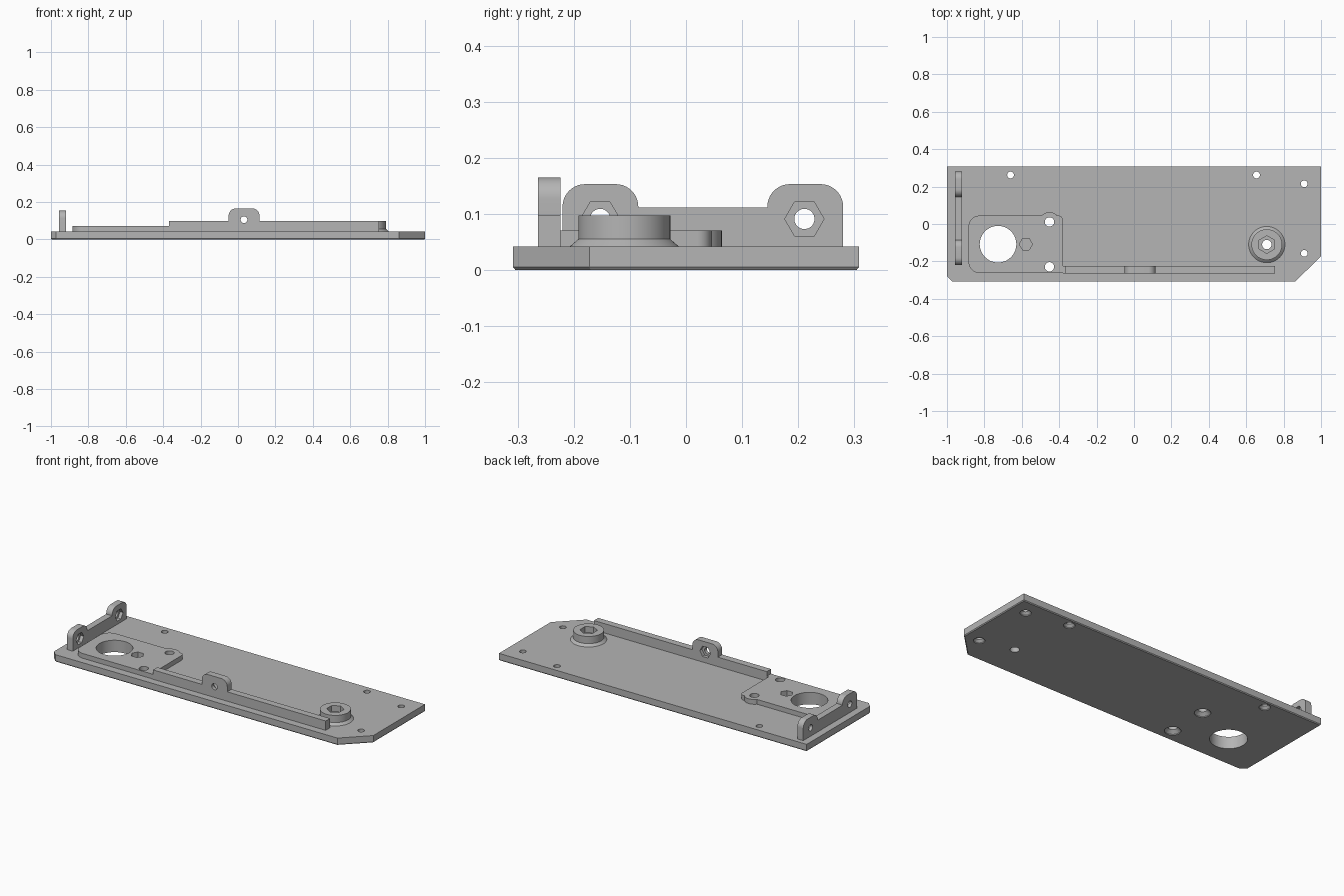
import bpy, bmesh
from math import sin, cos, pi, radians
from mathutils import Vector

cube = bpy.data.objects.get("Cube")
if cube:
    bpy.data.objects.remove(cube, do_unlink=True)

grey = bpy.data.materials.new("plain grey")
grey.use_nodes = True
grey.diffuse_color = (0.46, 0.46, 0.46, 1)
grey.node_tree.nodes["Principled BSDF"].inputs["Base Color"].default_value = grey.diffuse_color

TOP = 0.042      # upper face of the base plate
PAD_TOP = 0.07
PLACE = {"X": lambda u, v, w: (w, u, v),
         "Y": lambda u, v, w: (u, w, v),
         "Z": lambda u, v, w: (u, v, w)}


def add_object(name, bm):
    bmesh.ops.recalc_face_normals(bm, faces=bm.faces)
    mesh = bpy.data.meshes.new(name)
    bm.to_mesh(mesh)
    bm.free()
    mesh.materials.append(grey)
    obj = bpy.data.objects.new(name, mesh)
    bpy.context.collection.objects.link(obj)
    return obj


def loft(name, axis, *rings):
    """Skin a stack of (outline, height) rings along an axis and cap the ends."""
    bm = bmesh.new()
    loops = [[bm.verts.new(PLACE[axis](u, v, w)) for u, v in pts] for pts, w in rings]
    n = len(loops[0])
    for a, b in zip(loops, loops[1:]):
        for i in range(n):
            j = (i + 1) % n
            bm.faces.new((a[i], a[j], b[j], b[i]))
    bm.faces.new(loops[0])
    bm.faces.new(loops[-1])
    return add_object(name, bm)


def ring(u, v, r, n=40, turn=0):
    return [(u + r * cos(turn + 2 * pi * i / n), v + r * sin(turn + 2 * pi * i / n)) for i in range(n)]


def rounded(corners, steps=10):
    """Outline from (u, v, radius) corners, with the radius as a fillet."""
    pts = []
    for i, (u, v, r) in enumerate(corners):
        p = Vector((u, v))
        if not r:
            pts.append((u, v))
            continue
        a = (Vector(corners[i - 1][:2]) - p).normalized()
        b = (Vector(corners[(i + 1) % len(corners)][:2]) - p).normalized()
        for k in range(steps + 1):
            t = k / steps * pi / 2
            q = p + r * (a * (1 - sin(t)) + b * (1 - cos(t)))
            pts.append((q.x, q.y))
    return pts


def boolean(obj, tools, operation="DIFFERENCE"):
    """Apply boolean tools to an object and discard the tools."""
    for tool in tools:
        mod = obj.modifiers.new("bool", "BOOLEAN")
        mod.operation, mod.solver, mod.object = operation, "EXACT", tool
    graph = bpy.context.evaluated_depsgraph_get()
    mesh = bpy.data.meshes.new_from_object(obj.evaluated_get(graph))
    obj.modifiers.clear()
    obj.data = mesh
    for tool in tools:
        bpy.data.objects.remove(tool, do_unlink=True)


def hole(axis, u, v, r, lo=-0.1, hi=0.3, n=40, turn=0):
    return loft("cutter", axis, (ring(u, v, r, n, turn), lo), (ring(u, v, r, n, turn), hi))


def countersink(u, v, r, big, depth):
    return loft("cutter", "Z", (ring(u, v, big), -0.01), (ring(u, v, big), 0.005),
                (ring(u, v, r), depth), (ring(u, v, r), 0.2))


BIG = (-0.727, -0.108, 0.098)
PAD_HOLES = [(-0.452, 0.011), (-0.452, -0.229)]
SCREWS = [(-0.66, 0.262), (0.655, 0.262), (0.91, 0.215), (0.91, -0.157)]
NUT = (-0.578, -0.108, 0.035)
BOSS = (0.71, -0.11)

# Base plate with clipped front corners and a softened lower edge
outline = [(-1, -0.28), (-0.972, -0.308), (0.862, -0.308), (1, -0.172), (1, 0.308), (-1, 0.308)]
lower = [(u * 0.996, v * 0.987) for u, v in outline]
plate = loft("base_plate", "Z", (lower, 0), (outline, 0.005), (outline, TOP))
cuts = [hole("Z", *BIG), hole("Z", *BOSS, 0.025), hole("Z", *NUT, lo=0.02, n=6)]
cuts += [countersink(u, v, 0.018, 0.03, 0.018) for u, v in SCREWS]
cuts += [countersink(u, v, 0.025, 0.043, 0.022) for u, v in PAD_HOLES]
boolean(plate, cuts)

# Raised pad with a lobe around its rear screw hole
pad_outline = rounded([(-0.885, -0.262, 0.06), (-0.38, -0.262, 0), (-0.38, 0.045, 0.025), (-0.885, 0.045, 0.06)])
pad = loft("raised_pad", "Z", (pad_outline, TOP), (pad_outline, PAD_TOP))
lobe = hole("Z", *PAD_HOLES[0], 0.053, lo=TOP, hi=PAD_TOP)
boolean(pad, [lobe], "UNION")
boolean(pad, [hole("Z", *BIG), hole("Z", *NUT, n=6)] + [hole("Z", u, v, 0.025) for u, v in PAD_HOLES])

# Front rail with a central lug, nut pocket at the rear
rail_outline = rounded([(-0.38, TOP, 0), (0.755, TOP, 0), (0.755, 0.097, 0), (0.115, 0.097, 0),
                        (0.115, 0.165, 0.038), (-0.05, 0.165, 0.038), (-0.05, 0.097, 0),
                        (-0.368, 0.097, 0), (-0.368, PAD_TOP, 0), (-0.38, PAD_TOP, 0)])
rail = loft("front_rail", "Y", (rail_outline, -0.264), (rail_outline, -0.224))
boolean(rail, [hole("Y", 0.032, 0.105, 0.018, lo=-0.4),
               hole("Y", 0.032, 0.105, 0.035, lo=-0.244, n=6)])

# End bracket with two lugs, nut pockets facing inward
bracket_outline = rounded([(-0.22, TOP, 0), (0.28, TOP, 0), (0.28, 0.153, 0.04), (0.145, 0.153, 0.04),
                           (0.145, 0.111, 0), (-0.085, 0.111, 0), (-0.085, 0.153, 0.04), (-0.22, 0.153, 0.04)])
bracket = loft("end_bracket", "X", (bracket_outline, -0.958), (bracket_outline, -0.92))
cuts = []
for y in (-0.153, 0.211):
    cuts += [hole("X", y, 0.091, 0.018, lo=-1.1, hi=-0.8),
             hole("X", y, 0.091, 0.035, lo=-0.94, hi=-0.8, n=6)]
boolean(bracket, cuts)

# Round boss with a flared foot and a hexagonal socket
boss = loft("round_boss", "Z", (ring(*BOSS, 0.097, 64), TOP), (ring(*BOSS, 0.082, 64), 0.055),
            (ring(*BOSS, 0.082, 64), 0.097))
boolean(boss, [hole("Z", *BOSS, 0.025), hole("Z", *BOSS, 0.047, lo=0.062, n=6, turn=pi / 2)])

# Smooth the round walls, keep the edges sharp
bpy.ops.object.select_all(action="DESELECT")
for part in (plate, pad, rail, bracket, boss):
    part.select_set(True)
bpy.context.view_layer.objects.active = plate
bpy.ops.object.shade_smooth_by_angle(angle=radians(25))
